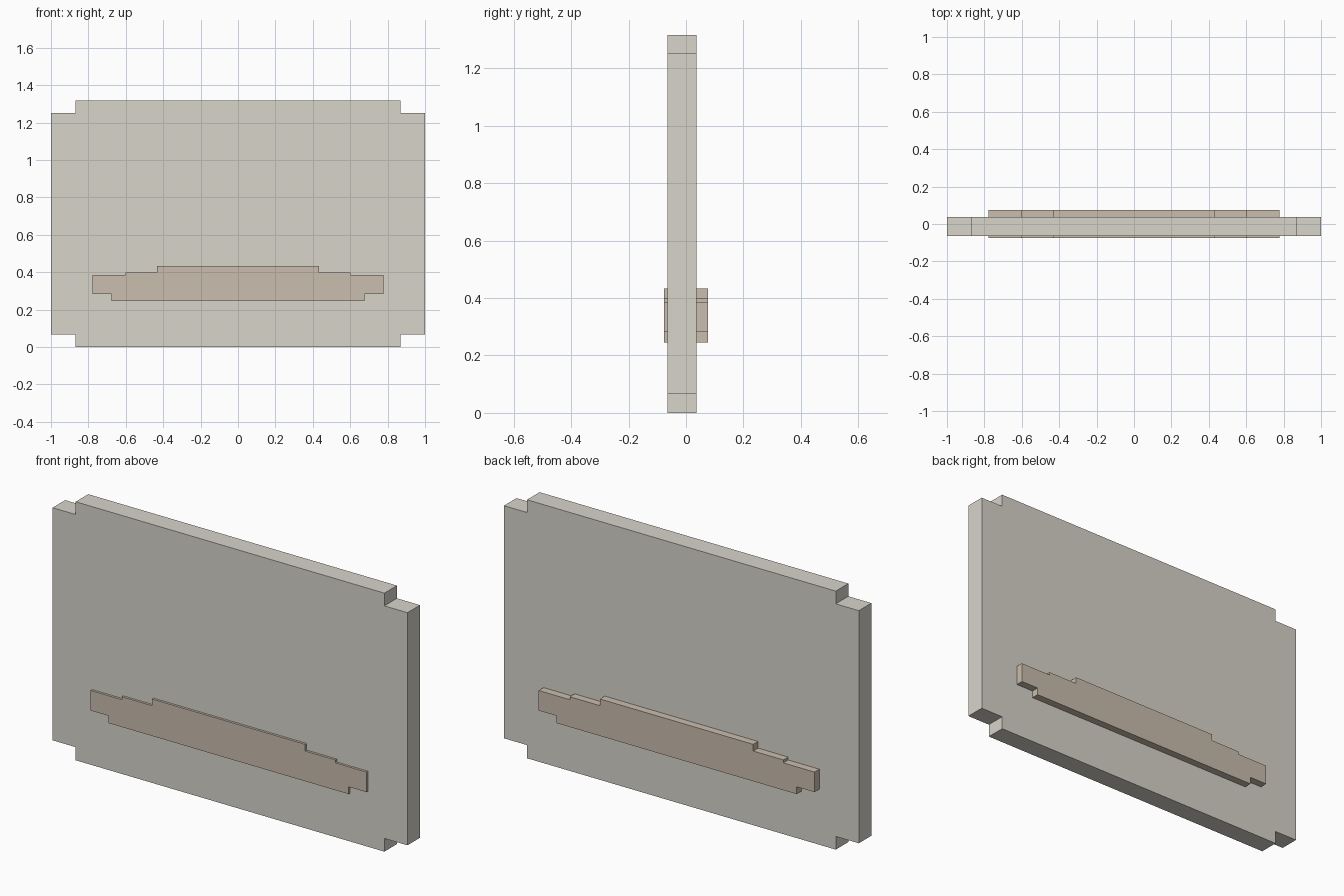
import bpy
import bmesh

if "Cube" in bpy.data.objects:
    bpy.data.objects.remove(bpy.data.objects["Cube"])


def stepped_panel(name, half_profile, y_front, y_back):
    """Extrude a left-right symmetric outline (right half, bottom to top) along y."""
    outline = half_profile + [(-x, z) for x, z in reversed(half_profile)]
    bm = bmesh.new()
    face = bm.faces.new([bm.verts.new((x, y_front, z)) for x, z in outline])
    ext = bmesh.ops.extrude_face_region(bm, geom=[face], use_keep_orig=True)
    verts = [g for g in ext["geom"] if isinstance(g, bmesh.types.BMVert)]
    bmesh.ops.translate(bm, verts=verts, vec=(0, y_back - y_front, 0))
    bmesh.ops.recalc_face_normals(bm, faces=bm.faces)
    mesh = bpy.data.meshes.new(name)
    bm.to_mesh(mesh)
    bm.free()
    obj = bpy.data.objects.new(name, mesh)
    bpy.context.collection.objects.link(obj)
    return obj


def colour(obj, name, rgb):
    mat = bpy.data.materials.new(name)
    mat.diffuse_color = (*rgb, 1)
    mat.use_nodes = True
    mat.node_tree.nodes["Principled BSDF"].inputs["Base Color"].default_value = mat.diffuse_color
    obj.data.materials.append(mat)


# Main board with notched corners
board = stepped_panel("board", [
    (0.87, 0.0), (0.87, 0.067), (1.0, 0.067),
    (1.0, 1.252), (0.87, 1.252), (0.87, 1.317)], -0.064, 0.037)
colour(board, "pale_stone", (0.69, 0.66, 0.60))

# Stepped plaque passing through the board, proud of both faces
plaque = stepped_panel("plaque", [
    (0.677, 0.246), (0.677, 0.283), (0.777, 0.283), (0.777, 0.385),
    (0.602, 0.385), (0.602, 0.4), (0.432, 0.4), (0.432, 0.434)], -0.076, 0.076)
colour(plaque, "tan", (0.59, 0.51, 0.42))
